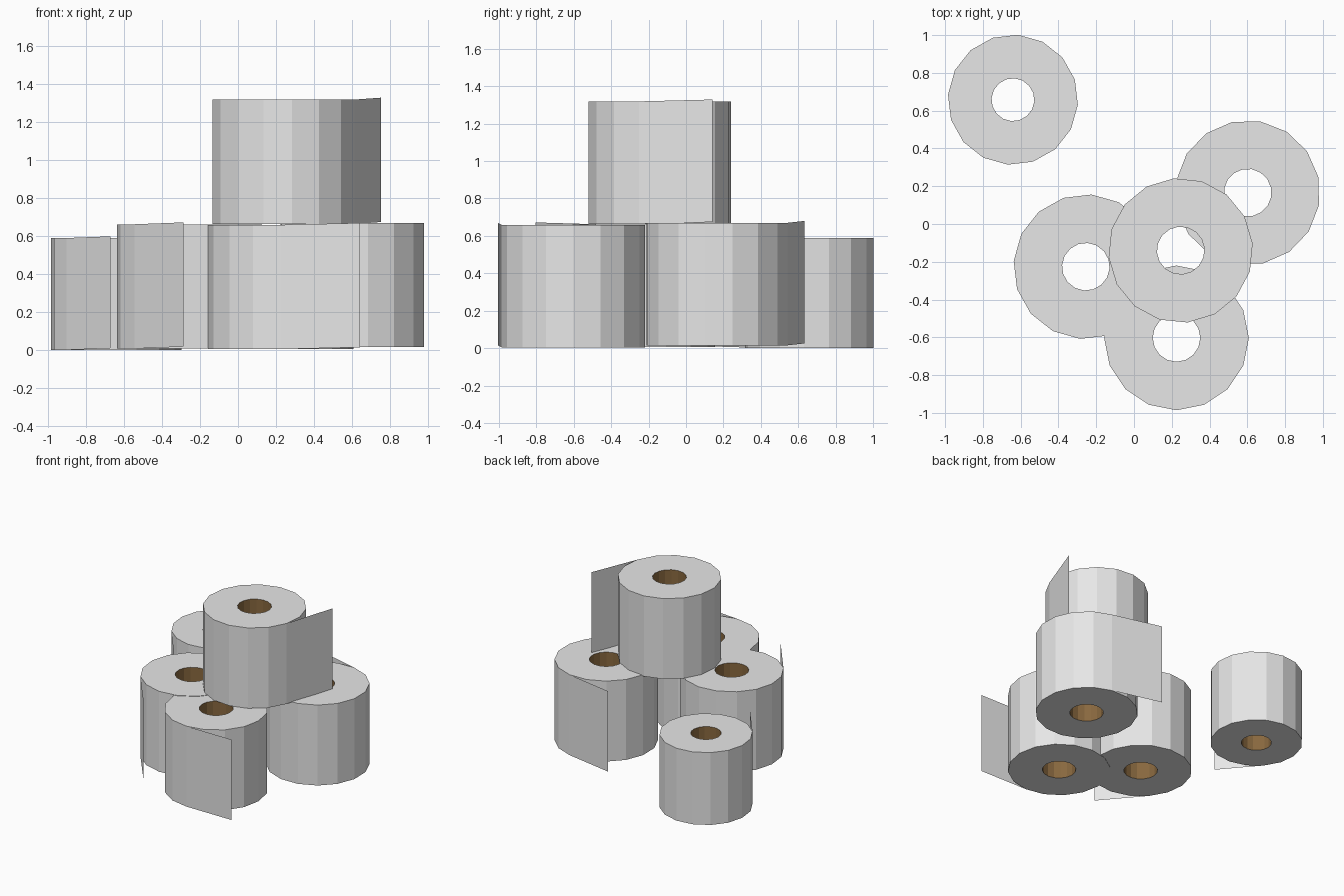
import bpy, bmesh, math
from mathutils import Vector

if "Cube" in bpy.data.objects:
    bpy.data.objects.remove(bpy.data.objects["Cube"])

SIDES = 16


def material(name, rgb):
    m = bpy.data.materials.new(name)
    m.diffuse_color = (*rgb, 1)
    m.use_nodes = True
    m.node_tree.nodes["Principled BSDF"].inputs["Base Color"].default_value = m.diffuse_color
    return m


paper = material("white_paper", (0.8, 0.8, 0.8))
card = material("brown_cardboard", (0.25, 0.14, 0.05))


def paper_roll(name, center, scale, turn):
    """Low-poly roll; turn = angle (degrees) where the loose sheet leaves the roll."""
    outer, inner, height = 0.383, 0.126, 0.655
    bm = bmesh.new()

    def ring(radius, z):
        return [bm.verts.new((radius * math.cos(math.tau * i / SIDES),
                              radius * math.sin(math.tau * i / SIDES), z))
                for i in range(SIDES)]

    ob, ot = ring(outer, 0), ring(outer, height)
    ib, it = ring(inner, 0), ring(inner, height)
    for i in range(SIDES):
        j = (i + 1) % SIDES
        bm.faces.new((ob[i], ob[j], ot[j], ot[i]))          # paper outside
        bm.faces.new((ot[i], ot[j], it[j], it[i]))          # top
        bm.faces.new((ob[j], ob[i], ib[i], ib[j]))          # bottom
        core = bm.faces.new((ib[j], ib[i], it[i], it[j]))   # cardboard core
        core.material_index = 1

    # loose sheet, leaving the roll almost along the tangent and rising slightly
    a = math.radians(46.2)
    end = Vector((0.58 * math.cos(a), 0.58 * math.sin(a), 0.01))
    up = Vector((0, 0, height))
    sheet = [Vector((outer, 0, 0)), end, end + up, Vector((outer, 0, height))]
    bm.faces.new([bm.verts.new(p) for p in sheet])

    mesh = bpy.data.meshes.new(name)
    bm.to_mesh(mesh)
    bm.free()
    mesh.materials.append(paper)
    mesh.materials.append(card)
    obj = bpy.data.objects.new(name, mesh)
    obj.location = center
    obj.scale = (scale,) * 3
    obj.rotation_euler.z = math.radians(turn)
    bpy.context.collection.objects.link(obj)


# three rolls in a cluster, one stacked on top, a smaller one standing apart
paper_roll("left_roll", (-0.255, -0.226, 0.007), 1.0, 220.5)
paper_roll("front_roll", (0.225, -0.603, 0.004), 1.0, -90)
paper_roll("right_roll", (0.602, 0.166, 0.015), 1.0, 80)
paper_roll("top_roll", (0.247, -0.14, 0.664), 1.0, -17)
paper_roll("small_back_roll", (-0.641, 0.658, 0.0), 0.9, 220.5)
